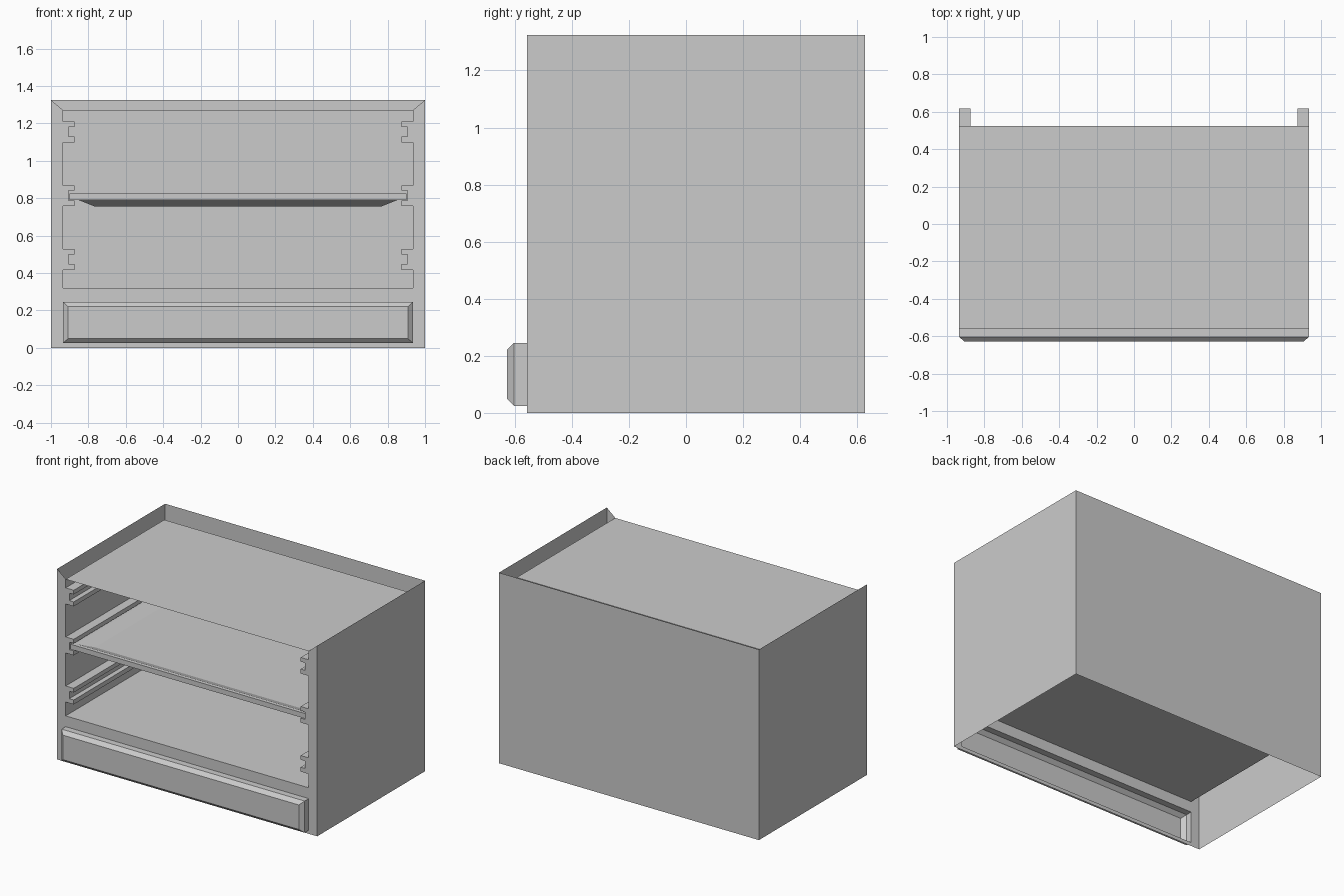
import bpy, bmesh

if "Cube" in bpy.data.objects:
    bpy.data.objects.remove(bpy.data.objects["Cube"])

FRONT, BACK = -0.558, 0.627
IN_X, IN_BACK = 0.935, 0.525
FLOOR, CEIL, TOP = 0.32, 1.27, 1.325


def finish(name, bm, fix=True):
    bmesh.ops.remove_doubles(bm, verts=bm.verts, dist=1e-5)
    if fix:
        bmesh.ops.recalc_face_normals(bm, faces=bm.faces)
    me = bpy.data.meshes.new(name)
    bm.to_mesh(me)
    bm.free()
    ob = bpy.data.objects.new(name, me)
    bpy.context.collection.objects.link(ob)
    return ob


def loft(name, rings, cap_start=False, cap_end=False, closed=True):
    """Skin a list of equal-length point loops."""
    bm = bmesh.new()
    loops = [[bm.verts.new(p) for p in r] for r in rings]
    n = len(rings[0])
    for a, b in zip(loops, loops[1:]):
        for i in range(n if closed else n - 1):
            j = (i + 1) % n
            bm.faces.new((a[i], a[j], b[j], b[i]))
    if cap_start:
        bm.faces.new(loops[0][::-1])
    if cap_end:
        bm.faces.new(loops[-1])
    return finish(name, bm, fix=closed)


def rect_xz(x, z0, z1, y):
    return [(-x, y, z0), (x, y, z0), (x, y, z1), (-x, y, z1)]


def rect_xy(x, y0, y1, z):
    return [(-x, y0, z), (x, y0, z), (x, y1, z), (-x, y1, z)]


def mirror_x(ob):
    m = ob.modifiers.new("mirror", 'MIRROR')
    m.use_axis[0] = True
    m.use_clip = True


# outer shell: thin sides and back, open above and below
plan = [(-1, FRONT), (-1, BACK), (1, BACK), (1, FRONT)]
loft("outer_shell", [[(x, y, 0) for x, y in plan],
                     [(x, y, TOP) for x, y in plan]], closed=False)

# front frame: mitred stiles, bars above and below the drawer
bm = bmesh.new()
D0, D1 = 0.025, 0.245
for poly in (
    [(-1, 0), (-IN_X, 0), (-IN_X, CEIL), (-1, TOP)],
    [(IN_X, 0), (1, 0), (1, TOP), (IN_X, CEIL)],
    [(-IN_X, 0), (IN_X, 0), (IN_X, D0), (-IN_X, D0)],
    [(-IN_X, D1), (IN_X, D1), (IN_X, FLOOR), (-IN_X, FLOOR)],
):
    bm.faces.new([bm.verts.new((x, FRONT, z)) for x, z in poly])
finish("front_frame", bm, fix=False)

# cavity liner, open at the front
loft("cavity_liner", [rect_xz(IN_X, FLOOR, CEIL, FRONT),
                      rect_xz(IN_X, FLOOR, CEIL, IN_BACK)], cap_end=True)
bpy.data.objects["cavity_liner"].data.flip_normals()

# bottom drawer front: hollow, with a bevelled face
loft("drawer_front", [rect_xz(IN_X, D0, D1, FRONT),
                      rect_xz(IN_X, D0, D1, -0.603),
                      rect_xz(0.908, 0.05, 0.22, -0.628)], cap_end=True)

# three pairs of channel-shaped shelf runners
for i, z in enumerate((1.098, 0.757, 0.416)):
    prof = [(0.935, 0), (0.873, 0), (0.873, 0.031), (0.907, 0.031),
            (0.907, 0.083), (0.873, 0.083), (0.873, 0.112), (0.935, 0.112)]
    rail = loft(f"runner_pair_{i + 1}",
                [[(x, y, z + h) for x, h in prof] for y in (FRONT, 0.617)],
                True, True)
    mirror_x(rail)

# shallow baking tray resting in the middle runners
Y0, Y1 = -0.55, 0.515
loft("tray", [rect_xy(0.765, Y0 + 0.135, Y1 - 0.135, 0.755),
              rect_xy(0.85, Y0 + 0.05, Y1 - 0.05, 0.789),
              rect_xy(0.902, Y0, Y1, 0.789),
              rect_xy(0.902, Y0, Y1, 0.824),
              rect_xy(0.875, Y0 + 0.025, Y1 - 0.025, 0.824),
              rect_xy(0.79, Y0 + 0.11, Y1 - 0.11, 0.79)], True, True)
